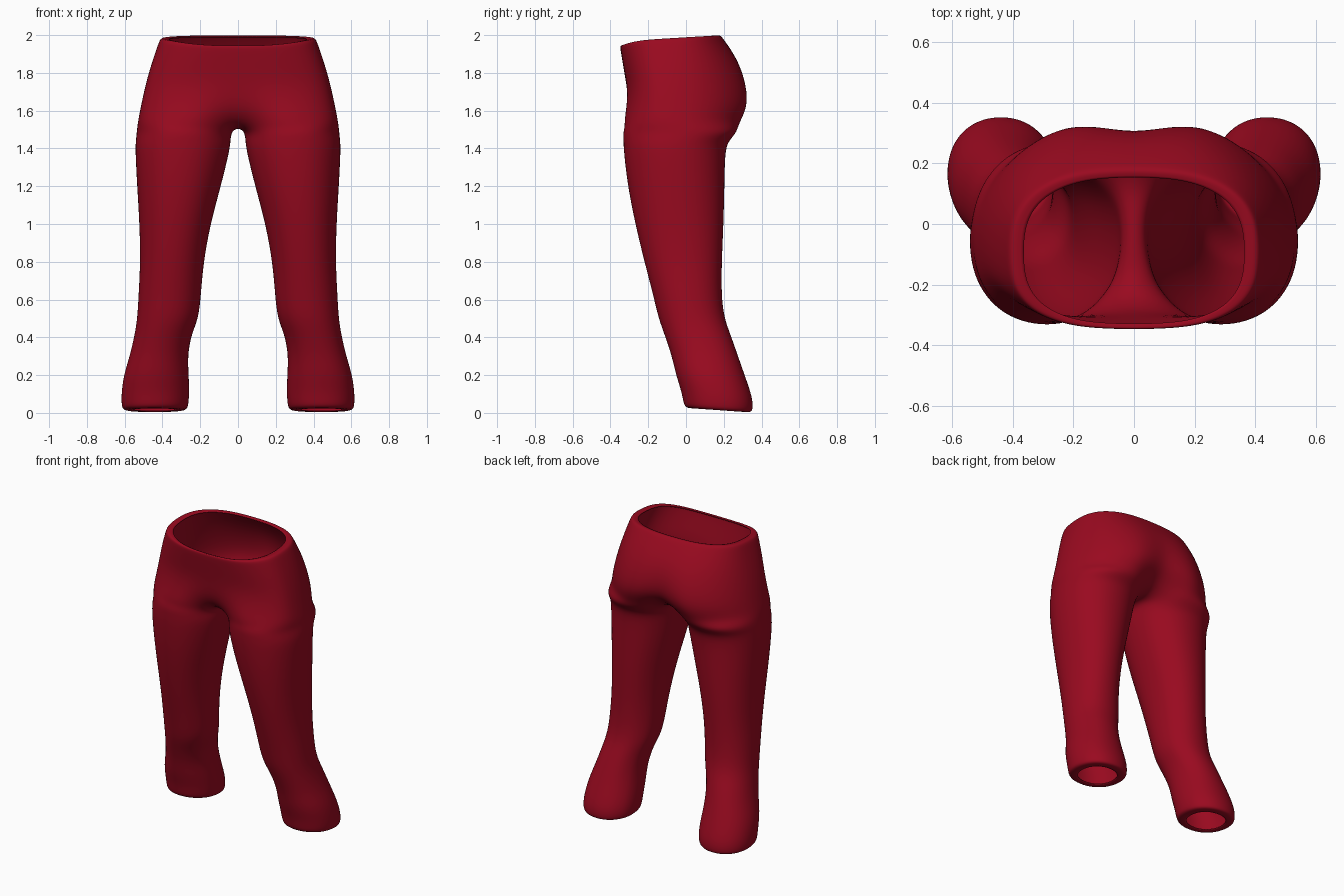
import bpy
import bmesh
from math import sin, cos, pi, exp, radians, copysign

cube = bpy.data.objects.get("Cube")
if cube:
    bpy.data.objects.remove(cube)

OUTER = 16      # spans from front seam round the hip to back seam
INNER = 5       # points along the crotch, shared by the inner thigh
SEAM_ANGLE = 145

# Hip rows: height, half width, front y, widest y, back y,
# front dip, back dip, back roundness, tilt
# The first row is the turned-in waistband lip
HIPS = [
    (1.985, .366, -.33, -.09, .155, 0, 0, 2.6, .06),
    (1.993, .41, -.35, -.09, .18, 0, 0, 2.6, .06),
    (1.965, .422, -.348, -.09, .202, 0, 0, 2.5, .06),
    (1.85, .461, -.332, -.08, .297, 0, .015, 2.2, .03),
    (1.73, .494, -.315, -.07, .355, 0, .045, 2.1, 0),
    (1.62, .517, -.33, -.06, .37, .04, .08, 2.1, 0),
    (1.54, .533, -.352, -.055, .335, .14, .16, 2.1, 0),
]
# Leg rows: height, inner x, outer x, front y, back y, tilt
# The last row is the turned-in hem lip
LEGS = [
    (1.49, .034, .539, -.338, .28, 0),
    (1.44, .038, .545, -.335, .228, 0),
    (1.38, .045, .547, -.333, .21, 0),
    (1.2, .09, .537, -.312, .207, 0),
    (1.0, .145, .524, -.272, .202, 0),
    (.8, .182, .519, -.223, .192, 0),
    (.62, .196, .529, -.175, .19, 0),
    (.5, .208, .535, -.148, .205, 0),
    (.41, .248, .55, -.114, .24, 0),
    (.3, .266, .575, -.077, .278, 0),
    (.2, .26, .608, -.057, .315, -.03),
    (.1, .257, .62, -.027, .354, -.08),
    (.04, .262, .619, -.016, .357, -.09),
    (.013, .273, .61, -.006, .348, -.07),
    (.015, .325, .56, .045, .298, -.07),
]


def rounded(angle, power):
    """Point on a unit superellipse."""
    c, s = cos(angle), sin(angle)
    return (copysign(abs(c) ** (2 / power), c),
            copysign(abs(s) ** (2 / power), s))


def hip_ring(bm, z, width, front, mid, back, dip_front, dip_back, power, tilt):
    ring = []
    for j in range(OUTER + 1):
        facing_front = j < OUTER / 2
        u, v = rounded(pi * (j / OUTER - .5), 2.8 if facing_front else power)
        x = 0 if j in (0, OUTER) else width * u
        y = mid + v * (mid - front if facing_front else back - mid)
        cleft = exp(-(x / .13) ** 2)
        y += cleft * (dip_front if facing_front else -dip_back)
        scoop = .4 * max(0, -v) ** 4
        ring.append(bm.verts.new((x, y, z + tilt * (y - scoop))))
    return ring


def leg_ring(bm, z, inner, outer, front, back, tilt):
    angles = [SEAM_ANGLE * (2 * j / OUTER - 1) for j in range(OUTER + 1)]
    gap = (360 - 2 * SEAM_ANGLE) / (INNER + 1)
    angles += [SEAM_ANGLE + gap * (k + 1) for k in range(INNER)]
    mid = (front + back) / 2
    ring = []
    for a in angles:
        u, v = rounded(radians(a), 2.15)
        x = (inner + outer) / 2 + u * (outer - inner) / 2
        y = mid + v * (back - front) / 2
        ring.append(bm.verts.new((x, y, z + tilt * (y - mid))))
    return ring


def bridge(bm, upper, lower, closed):
    n = len(upper)
    for j in range(n if closed else n - 1):
        k = (j + 1) % n
        bm.faces.new((lower[j], lower[k], upper[k], upper[j]))


# Left half of the trousers
bm = bmesh.new()
hips = [hip_ring(bm, *row) for row in HIPS]
for upper, lower in zip(hips, hips[1:]):
    bridge(bm, upper, lower, False)

# Crotch seam closes the last hip row into the first leg loop
loop = list(hips[-1])
start, end = loop[-1].co, loop[0].co
for k in range(INNER):
    point = start.lerp(end, (k + 1) / (INNER + 1))
    point.z -= .03
    loop.append(bm.verts.new(point))

# Leg down to the hem
for row in LEGS:
    ring = leg_ring(bm, *row)
    bridge(bm, loop, ring, True)
    loop = ring

mesh = bpy.data.meshes.new("trousers")
bm.to_mesh(mesh)
bm.free()
trousers = bpy.data.objects.new("trousers", mesh)
bpy.context.collection.objects.link(trousers)

# Mirror, smoothing and thin cloth
mirror = trousers.modifiers.new("mirror", "MIRROR")
mirror.use_clip = True
smooth = trousers.modifiers.new("smooth", "SUBSURF")
smooth.levels = smooth.render_levels = 2
shell = trousers.modifiers.new("cloth_thickness", "SOLIDIFY")
shell.thickness = .006
shell.offset = -1
for face in mesh.polygons:
    face.use_smooth = True

# Cloth colour
red = bpy.data.materials.new("crimson_cloth")
red.use_nodes = True
colour = (.32, .003, .014, 1)
red.diffuse_color = colour
red.node_tree.nodes["Principled BSDF"].inputs["Base Color"].default_value = colour
mesh.materials.append(red)
